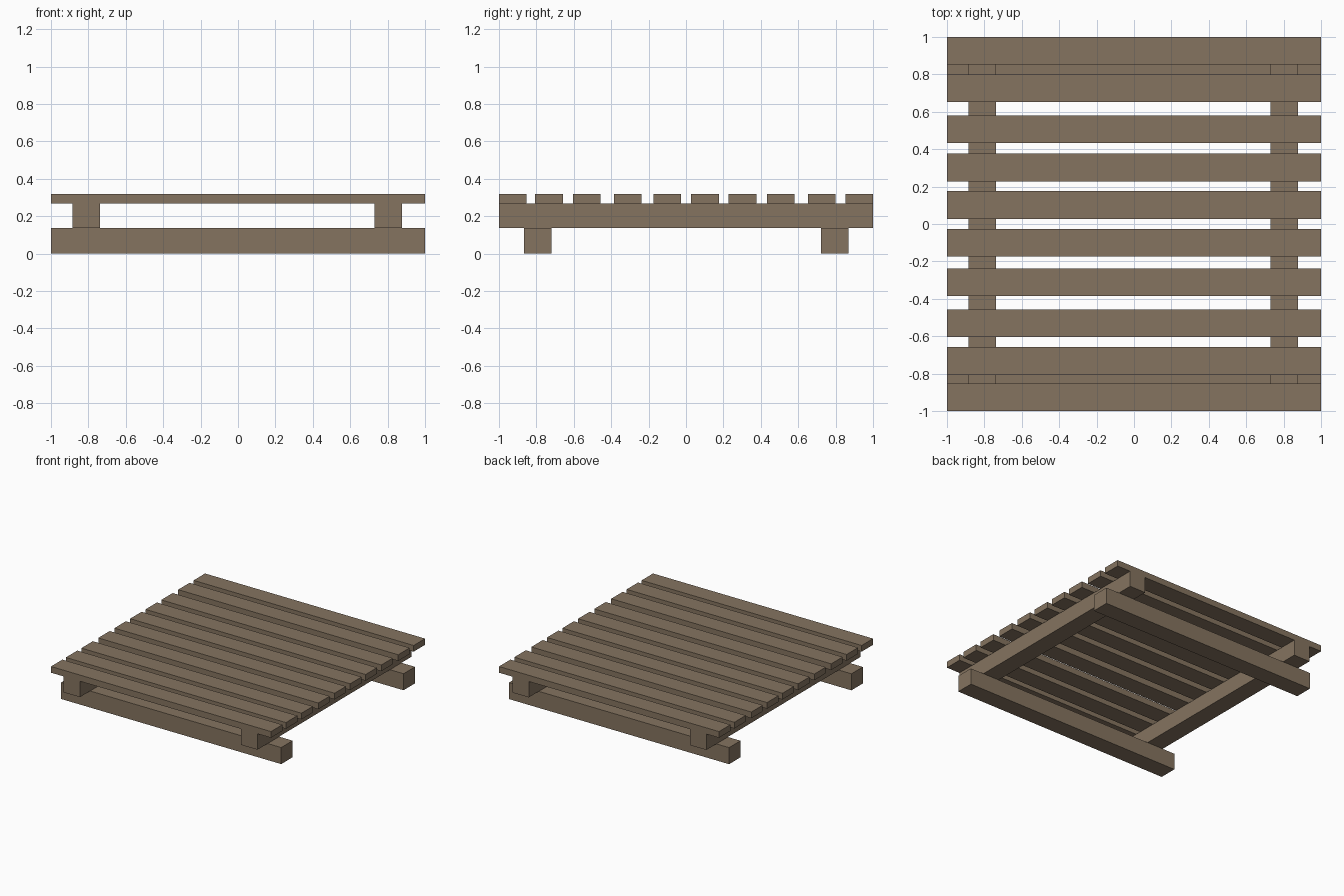
import bpy

if "Cube" in bpy.data.objects:
    bpy.data.objects.remove(bpy.data.objects["Cube"])

wood = bpy.data.materials.new("weathered wood")
wood.diffuse_color = (0.235, 0.174, 0.117, 1.0)
wood.use_nodes = True
wood.node_tree.nodes["Principled BSDF"].inputs["Base Color"].default_value = wood.diffuse_color


def board(name, x, y, z):
    """Box spanning the given (min, max) ranges."""
    spans = (x, y, z)
    bpy.ops.mesh.primitive_cube_add(size=1, location=[(a + b) / 2 for a, b in spans])
    ob = bpy.context.object
    ob.name = name
    ob.scale = [b - a for a, b in spans]
    bpy.ops.object.transform_apply(location=False, rotation=False, scale=True)
    ob.data.materials.append(wood)
    return ob


W = 0.148                              # width of every timber
Z_RUNNER, Z_BEAM, Z_TOP = 0.136, 0.267, 0.318

# bottom runners, along x
for side, y in (("front", -0.793), ("back", 0.795)):
    board(f"{side}_runner", (-1, 1), (y - W / 2, y + W / 2), (0, Z_RUNNER))

# cross beams, along y
for side, x in (("left", -0.811), ("right", 0.803)):
    board(f"{side}_beam", (x - W / 2, x + W / 2), (-1, 1), (Z_RUNNER, Z_BEAM))

# deck slats, slightly uneven spacing
centres = (-0.926, -0.732, -0.531, -0.312, -0.101, 0.102, 0.302, 0.506, 0.726, 0.926)
for i, y in enumerate(centres):
    board(f"deck_slat_{i + 1}", (-1, 1), (y - W / 2, y + W / 2), (Z_BEAM, Z_TOP))
